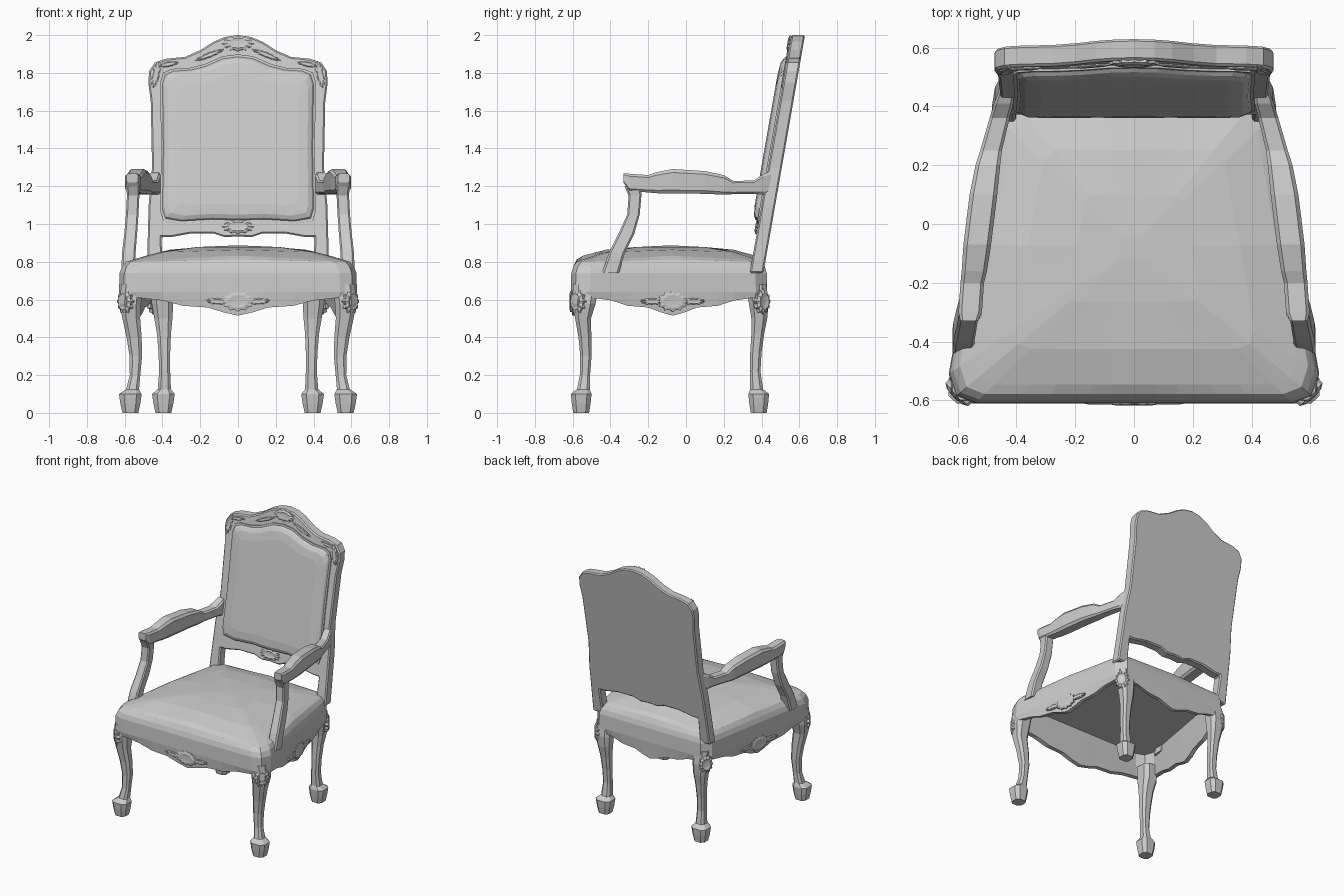
import bpy, bmesh, math
from mathutils import Matrix, Vector

if "Cube" in bpy.data.objects:
    bpy.data.objects.remove(bpy.data.objects["Cube"])


def finish(name, bm, mirror=False):
    bmesh.ops.recalc_face_normals(bm, faces=bm.faces)
    me = bpy.data.meshes.new(name)
    bm.to_mesh(me)
    bm.free()
    ob = bpy.data.objects.new(name, me)
    bpy.context.collection.objects.link(ob)
    if mirror:
        ob.modifiers.new("mirror", 'MIRROR').use_mirror_merge = False
    return ob


def loft(name, rings, mirror=False, matrix=None):
    """Skin closed rings of equal length and cap both ends."""
    bm = bmesh.new()
    vs = [[bm.verts.new(p) for p in r] for r in rings]
    n = len(rings[0])
    for a, b in zip(vs, vs[1:]):
        for i in range(n):
            j = (i + 1) % n
            bm.faces.new((a[i], a[j], b[j], b[i]))
    bm.faces.new(vs[0])
    bm.faces.new(vs[-1])
    if matrix:
        bm.transform(matrix)
    return finish(name, bm, mirror)


def octagon(hu, hv, c=0.5):
    """Rectangle with cut corners."""
    return [(hu, -hv * c), (hu, hv * c), (hu * c, hv), (-hu * c, hv),
            (-hu, hv * c), (-hu, -hv * c), (-hu * c, -hv), (hu * c, -hv)]


def upright(name, sections, cut=.55):
    loft(name, [[(x + u, y + v, z) for u, v in octagon(hx, hy, cut)]
                for x, y, z, hx, hy in sections], True)


# Seat: plan outline with a scalloped lower edge on every side
DROP = [(0, .515), (.15, .533), (.3, .558), (.55, .567), (.75, .595), (1, .61)]
TS = [(-t, z) for t, z in DROP[:0:-1]] + DROP
CORNERS = [(-.54, -.61), (.54, -.61), (.63, -.51), (.475, .37),
           (.42, .43), (-.42, .43), (-.475, .37), (-.63, -.51)]
EXTRA = {1: (.605, -.585), 7: (-.605, -.585)}
outline = []                      # x, y, lower edge z, crown
for i in range(0, 8, 2):
    a, b = Vector(CORNERS[i]), Vector(CORNERS[i + 1])
    for t, z in TS:
        p = a.lerp(b, (t + 1) / 2)
        outline.append((p.x, p.y, z, 1 - abs(t)))
    if i == 0:
        outline.append((*EXTRA[1], .61, 0))
    if i == 6:
        outline.append((*EXTRA[7], .61, 0))


def seat_ring(s, z, crown=0.0):
    return [(x * s, -.08 + (y + .08) * s, (lo if z is None else z) + crown * c)
            for x, y, lo, c in outline]


# Hollow underneath, gently crowned on top
loft("seat", [seat_ring(.90, .78), seat_ring(.93, None), seat_ring(.985, None),
              seat_ring(1, .64), seat_ring(.995, .74), seat_ring(.975, .775),
              seat_ring(.94, .80, .012), seat_ring(.88, .812, .02),
              seat_ring(.65, .852, .012), seat_ring(.35, .878), seat_ring(.08, .885)])

# Cabriole legs
upright("front_leg", [
    (.57, -.555, 0, .042, .042), (.57, -.555, .05, .053, .05), (.57, -.555, .10, .06, .055),
    (.558, -.543, .125, .034, .034), (.545, -.535, .2, .028, .027), (.541, -.53, .3, .033, .03),
    (.55, -.535, .4, .04, .034), (.565, -.545, .5, .047, .042), (.57, -.54, .58, .057, .062),
    (.56, -.53, .68, .058, .068)])
upright("back_leg", [
    (.395, .385, 0, .042, .042), (.395, .385, .05, .053, .05), (.395, .385, .10, .06, .055),
    (.39, .374, .125, .035, .034), (.388, .366, .22, .029, .028), (.39, .37, .32, .031, .03),
    (.392, .38, .42, .037, .034), (.395, .388, .5, .048, .042), (.40, .385, .58, .057, .052),
    (.40, .37, .68, .057, .055)])

# Arms: curved post, rail with a padded middle
upright("arm_post", [
    (.582, -.40, .74, .036, .045), (.578, -.365, .85, .036, .042), (.568, -.315, .95, .034, .042),
    (.56, -.278, 1.05, .033, .033), (.555, -.27, 1.15, .033, .034), (.555, -.28, 1.2, .036, .045)], .75)
rail = [(-.33, .56, 1.243, .03, .024), (-.30, .557, 1.22, .04, .046), (-.2, .55, 1.213, .04, .046),
        (-.16, .543, 1.218, .043, .055), (-.07, .533, 1.226, .047, .065), (.10, .512, 1.22, .047, .06),
        (.2, .497, 1.207, .042, .052), (.25, .486, 1.193, .037, .035), (.36, .457, 1.195, .034, .035),
        (.41, .443, 1.21, .033, .055), (.45, .435, 1.22, .025, .06)]
loft("arm_rail", [[(x + u, y, z + v) for u, v in octagon(hx, hz, .72)]
                  for y, x, z, hx, hz in rail], True)


# Reclined back: y of the rear face follows height
def rear(z):
    return .42 + (z - .8) * .175


def full(half):
    """Complete a half outline running from centre to centre."""
    return half + [(-x, z) for x, z in half[-2:0:-1]]


frame = full([(0, 2), (.07, 1.99), (.13, 1.965), (.2, 1.92), (.28, 1.885), (.38, 1.875), (.44, 1.855),
              (.47, 1.81), (.475, 1.75), (.462, 1.65), (.455, 1.3), (.473, 1.1), (.483, .74),
              (.40, .74), (.405, .93), (.36, .93), (.25, .95), (.13, .95), (.07, .93), (0, .935)])
ob = loft("back_frame", [[(x, rear(z) - d, z) for x, z in frame] for d in (0, .072)])
bev = ob.modifiers.new("bevel", 'BEVEL')
bev.width = .008
bev.segments = 1
bev.limit_method = 'ANGLE'
bev.angle_limit = math.radians(60)

# Upholstered back cushion with bead
pad = full([(0, 1.885), (.08, 1.875), (.17, 1.835), (.25, 1.815), (.34, 1.81), (.385, 1.79), (.40, 1.74),
            (.395, 1.4), (.40, 1.08), (.385, 1.03), (.3, 1.015), (.14, 1.025), (0, 1.02)])


def pad_ring(s, d):
    pts = [(x * s, 1.44 + (z - 1.44) * s) for x, z in pad]
    return [(x, rear(z) - .072 - d, z) for x, z in pts]


loft("back_cushion", [pad_ring(1.03, -.02), pad_ring(1.03, .008), pad_ring(1.0, .008),
                      pad_ring(.98, .02), pad_ring(.93, .031), pad_ring(.8, .037)])


# Carved ornaments: jagged raised medallions
def carving(name, loc, rx, rz, yaw=0, tilt=0, roll=0, depth=.01, mirror=False):
    n = 24

    def ring(s, y, jag):
        return [(rx * s * (1 - jag * (i % 2)) * math.cos(i * math.tau / n), y,
                 rz * s * (1 - jag * (i % 2)) * math.sin(i * math.tau / n)) for i in range(n)]
    m = (Matrix.Translation(loc) @ Matrix.Rotation(math.radians(yaw), 4, 'Z')
         @ Matrix.Rotation(math.radians(tilt), 4, 'X') @ Matrix.Rotation(math.radians(roll), 4, 'Y'))
    loft(name, [ring(1, .012, .18), ring(1, -depth * .5, .18), ring(.65, -depth, .1),
                ring(.3, -depth * .8, 0)], mirror, m)


carving("front_apron_shell", (0, -.608, .59), .085, .055)
carving("front_apron_spray", (.11, -.606, .59), .065, .018, roll=-4, depth=.008, mirror=True)
carving("side_apron_shell", (.553, -.07, .59), .085, .055, yaw=100, mirror=True)
for y in (-.18, .04):
    carving("side_apron_spray", (.553 - (y + .07) * .176, y, .59), .065, .018,
            yaw=100, depth=.008, mirror=True)
carving("front_knee_shell", (.595, -.572, .59), .055, .07, yaw=45, depth=.022, mirror=True)
carving("back_knee_shell", (.445, .403, .59), .05, .068, yaw=130, depth=.022, mirror=True)
TILT = -10
carving("crest_shell", (0, rear(1.955) - .072, 1.955), .085, .042, tilt=TILT, depth=.014)
carving("crest_spray", (.15, rear(1.895) - .072, 1.895), .085, .014, tilt=TILT, roll=22,
        depth=.008, mirror=True)
carving("lower_rail_shell", (0, rear(.985) - .072, .985), .085, .038, tilt=TILT, depth=.014)
carving("frame_corner_leaf", (.435, rear(1.79) - .072, 1.79), .022, .075, tilt=TILT, roll=-12,
        depth=.008, mirror=True)
carving("frame_shoulder_leaf", (.37, rear(1.845) - .072, 1.845), .06, .014, tilt=TILT, roll=10,
        depth=.008, mirror=True)
